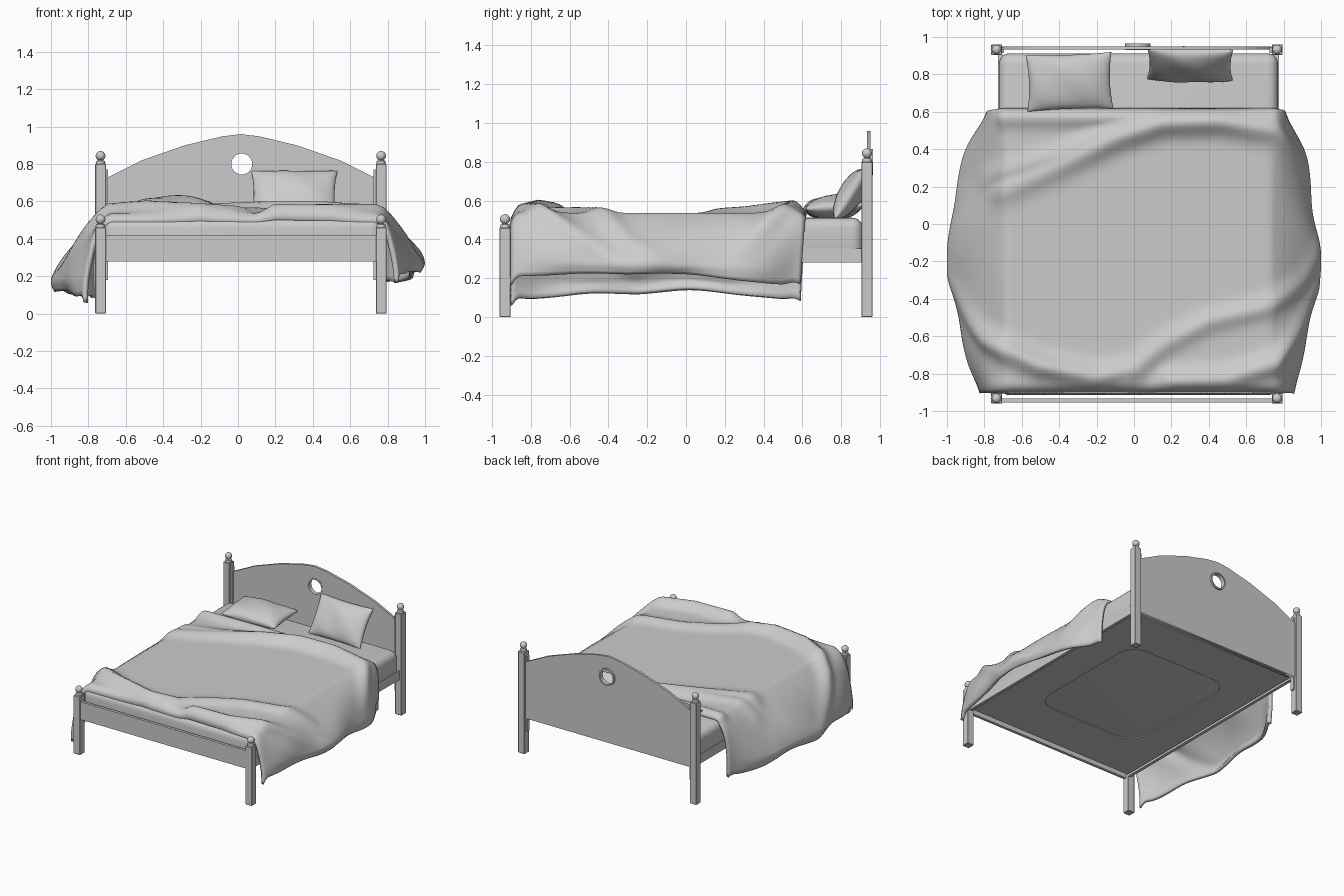
import bpy, bmesh, math
from mathutils import Vector

if "Cube" in bpy.data.objects:
    bpy.data.objects.remove(bpy.data.objects["Cube"])

CX = 0.015  # the frame is slightly off centre


def shade(ob, angle):
    bpy.ops.object.select_all(action='DESELECT')
    ob.select_set(True)
    bpy.context.view_layer.objects.active = ob
    bpy.ops.object.shade_smooth_by_angle(angle=math.radians(angle))


def finish(bm, name, smooth=None):
    bmesh.ops.recalc_face_normals(bm, faces=bm.faces)
    me = bpy.data.meshes.new(name)
    bm.to_mesh(me)
    bm.free()
    ob = bpy.data.objects.new(name, me)
    bpy.context.collection.objects.link(ob)
    if smooth:
        shade(ob, smooth)
    return ob


def box(name, x0, x1, y0, y1, z0, z1, bevel=0.0, seg=1):
    bm = bmesh.new()
    bmesh.ops.create_cube(bm, size=1)
    for v in bm.verts:
        v.co = ((x0 + x1) / 2 + v.co.x * (x1 - x0), (y0 + y1) / 2 + v.co.y * (y1 - y0),
                (z0 + z1) / 2 + v.co.z * (z1 - z0))
    if bevel:
        bmesh.ops.bevel(bm, geom=bm.edges[:], offset=bevel, segments=seg, profile=0.5, affect='EDGES')
    return finish(bm, name, 40 if seg > 1 else None)


def lathe(name, profile, loc, rot=(0, 0, 0), steps=24):
    bm = bmesh.new()
    vs = [bm.verts.new((r, 0, z)) for r, z in profile]
    es = [bm.edges.new(p) for p in zip(vs, vs[1:])]
    bmesh.ops.spin(bm, geom=vs + es, axis=(0, 0, 1), cent=(0, 0, 0), angle=math.tau, steps=steps)
    bmesh.ops.remove_doubles(bm, verts=bm.verts, dist=1e-5)
    ob = finish(bm, name, 40)
    ob.location, ob.rotation_euler = loc, rot
    return ob


def plate(name, outlines, half, loc, rot=(0, 0, 0)):
    """Flat board with holes, from closed outlines."""
    cu = bpy.data.curves.new(name, 'CURVE')
    cu.dimensions, cu.fill_mode, cu.extrude = '2D', 'BOTH', half
    for pts in outlines:
        sp = cu.splines.new('POLY')
        sp.points.add(len(pts) - 1)
        for p, (x, y) in zip(sp.points, pts):
            p.co = (x, y, 0, 1)
        sp.use_cyclic_u = True
    ob = bpy.data.objects.new(name, cu)
    bpy.context.collection.objects.link(ob)
    ob.location, ob.rotation_euler = loc, rot
    bpy.ops.object.select_all(action='DESELECT')
    ob.select_set(True)
    bpy.context.view_layer.objects.active = ob
    bpy.ops.object.convert(target='MESH')


def interp(x, pts):
    if x <= pts[0][0]:
        return pts[0][1]
    for (a, p), (b, q) in zip(pts, pts[1:]):
        if x <= b:
            return p + (q - p) * (x - a) / (b - a)
    return pts[-1][1]


def soft(x, pts):
    return sum(interp(x + d, pts) for d in (-.06, -.03, 0, .03, .06)) / 5


# posts with turned ball finials
for end, y, top in (("front", -0.9325, 0.46), ("back", 0.9325, 0.80)):
    for side, s in (("left", -1), ("right", 1)):
        x = CX + s * 0.75
        box(f"{end}_{side}_post", x - .0285, x + .0285, y - .0285, y + .0285, 0, top, .003)
        prof = [(0, -.005), (.023, -.005), (.026, .006), (.023, .016), (.013, .021)]
        prof += [(.026 * math.cos(a), .044 + .026 * math.sin(a))
                 for a in [math.radians(d) for d in range(-60, 91, 15)]]
        lathe(f"{end}_{side}_finial", prof, (x, y, top))

# arched headboard with a round rimmed hole
top = [(-.72, .725), (-.53, .82), (-.30, .90), (-.10, .948), (0, .96)]
outline = [(-.72, .28)] + top + [(-x, z) for x, z in reversed(top[:-1])] + [(.72, .28)]
hole = [(.005 + .06 * math.cos(i * math.tau / 32), .80 + .06 * math.sin(i * math.tau / 32)) for i in range(32)]
plate("headboard", [outline, hole], .009, (CX, .941, 0), (math.pi / 2, 0, 0))
lathe("hole_rim", [(.056, -.017), (.067, -.017), (.067, .017), (.056, .017), (.056, -.017)],
      (.02, .947, .80), (math.pi / 2, 0, 0), 32)

# rails and post strips
box("foot_rail", CX - .73, CX + .73, -.955, -.933, .28, .42)
box("left_side_rail", -.727, -.703, -.91, .91, .28, .352)
box("right_side_rail", .751, .775, -.91, .91, .28, .352)
for side, s in (("left", -1), ("right", 1)):
    x = CX + s * .716
    box(f"{side}_post_strip", x - .007, x + .007, .915, .945, .18, .77)

# mattress, with the gathered sheet opening underneath
box("mattress", -.722, .770, -.915, .912, .297, .512, .055, 5)
opening = []
for cx, cy, a0 in ((.30, .38, 0), (-.30, .38, 90), (-.30, -.38, 180), (.30, -.38, 270)):
    opening += [(cx + .15 * math.cos(math.radians(a0 + d)), cy + .15 * math.sin(math.radians(a0 + d)))
                for d in range(0, 91, 15)]
plate("sheet_underside", [[(-.71, -.9), (.73, -.9), (.73, .9), (-.71, .9)], opening], .004, (CX, 0, .294))


# pillows
def pillow(name, loc, rot, a, b, thick, n=20):
    bm = bmesh.new()
    for s in (1, -1):
        rows = []
        for j in range(n + 1):
            row = []
            for i in range(n + 1):
                u = math.sin((2 * i / n - 1) * math.pi / 2)
                v = math.sin((2 * j / n - 1) * math.pi / 2)
                x = a * u * (1 - .06 * (1 - v * v) * u * u)
                y = b * v * (1 - .05 * (1 - u * u) * v * v)
                z = s * thick * (max(0, 1 - u * u) * max(0, 1 - v * v)) ** .45
                z *= 1 + .08 * math.sin(5 * u + 3 * v)
                row.append(bm.verts.new((x, y, z)))
            rows.append(row)
        for j in range(n):
            for i in range(n):
                bm.faces.new((rows[j][i], rows[j][i + 1], rows[j + 1][i + 1], rows[j + 1][i]))
    bmesh.ops.remove_doubles(bm, verts=bm.verts, dist=1e-5)
    ob = finish(bm, name, 60)
    ob.location, ob.rotation_euler = loc, [math.radians(d) for d in rot]


pillow("left_pillow", (-.345, .76, .567), (4, 0, 2), .23, .152, .062)
pillow("right_pillow", (.30, .852, .635), (58, 0, -1), .23, .152, .062)

# duvet: outline and hem heights along y, then soft fold ridges
LEFT = [(-.9, -.82), (-.8, -.865), (-.6, -.93), (-.4, -.98), (-.2, -1), (0, -.995), (.2, -.965), (.4, -.90), (.62, -.79)]
RIGHT = [(-.9, .845), (-.8, .875), (-.6, .935), (-.4, .985), (-.2, 1), (0, .98), (.2, .955), (.4, .91), (.62, .815)]
HEM_L = [(-.9, .11), (-.85, .09), (-.5, .115), (0, .135), (.3, .115), (.57, .085), (.62, .11)]
HEM_R = [(-.9, .21), (-.2, .23), (.2, .20), (.5, .165), (.58, .17), (.62, .2)]
# each ridge: width, then points (x along the cloth, y, height)
RIDGES = [
    (.06, [(-1.1, -.25, .01), (-.95, -.45, .02), (-.8, -.62, .045), (-.5, -.76, .07), (-.2, -.82, .055), (0, -.78, .04)]),
    (.055, [(-.05, -.82, .035), (.15, -.65, .03), (.4, -.52, .03), (.7, -.45, .03), (.95, -.3, .015), (1.15, -.05, .005)]),
    (.06, [(.2, -.84, .05), (.5, -.83, .05), (.75, -.75, .05), (.9, -.6, .025), (1.1, -.35, .01)]),
    (.065, [(-.7, .17, .025), (-.4, .31, .035), (-.1, .46, .055), (.15, .54, .065), (.45, .55, .065), (.75, .5, .045), (1, .3, .01)]),
    (.06, [(-.8, .25, .015), (-.4, .36, .03), (0, .54, .04)]),
    (.05, [(-.7, .57, .025), (-.3, .57, .03), (0, .57, .03)]),
]


def fold_height(s, y):
    h = 0
    for w, pts in RIDGES:
        best = (9, 0)
        for a, b in zip(pts, pts[1:]):
            dx, dy = b[0] - a[0], b[1] - a[1]
            t = max(0, min(1, ((s - a[0]) * dx + (y - a[1]) * dy) / (dx * dx + dy * dy)))
            d = math.hypot(s - a[0] - t * dx, y - a[1] - t * dy)
            best = min(best, (d, a[2] + t * (b[2] - a[2])))
        h = max(h, best[1] * math.exp(-(best[0] / w) ** 2))
    return h


NS, NT, NV = 44, 20, 76
bm = bmesh.new()
rows, param = [], {}
for j in range(NV + 1):
    y = -.905 + 1.525 * j / NV
    row = []
    for i in range(-NT, NS + NT + 1):
        t, x, z = 0, 0, .536
        if 0 <= i <= NS:
            x = s = -.68 + 1.41 * i / NS
        else:
            left = i < 0
            t = -i / NT if left else (i - NS) / NT
            start = -.68 if left else .73
            w = soft(y, LEFT if left else RIGHT) - start
            hem = soft(y, HEM_L if left else HEM_R)
            k = min(1, max(0, (abs(w) - .11) / .16))
            f = math.sin(t * math.pi / 2) ** (.7 + .3 * k)
            g = (1 - .5 * k) * (1 - math.cos(t * math.pi / 2)) + .5 * k * f
            x = start + w * f - math.copysign(.03 * k * max(0, t - .85) / .15, w)
            z = .536 - (.536 - hem) * g
            s = start + math.copysign(.47 * t, w)
        # head corners draw in towards the hem
        v = bm.verts.new((x, y - .025 * t * max(0, (y - .3) / .32), z))
        param[v] = (s, y)
        row.append(v)
    rows.append(row)
for a, b in zip(rows, rows[1:]):
    for i in range(len(a) - 1):
        bm.faces.new((a[i], a[i + 1], b[i + 1], b[i]))
bm.normal_update()
moved = {}
for v, (s, y) in param.items():
    drape = max(0, abs(s - .025) - .75)
    h = fold_height(s, y) + drape * .03 * math.sin(11 * y + 9 * abs(s))
    p = v.co + v.normal * h
    p.x = max(-1, min(1, p.x))
    # rolled foot and head edges
    p.z -= .045 * max(0, 1 - (y + .905) / .05) ** 2 + .02 * max(0, 1 - (.62 - y) / .05) ** 2
    moved[v] = p
for v, p in moved.items():
    v.co = p
duvet = finish(bm, "duvet", 70)
if sum(p.normal.z for p in duvet.data.polygons) < 0:
    duvet.data.flip_normals()
sol = duvet.modifiers.new("thickness", 'SOLIDIFY')
sol.thickness, sol.offset = .024, -1
